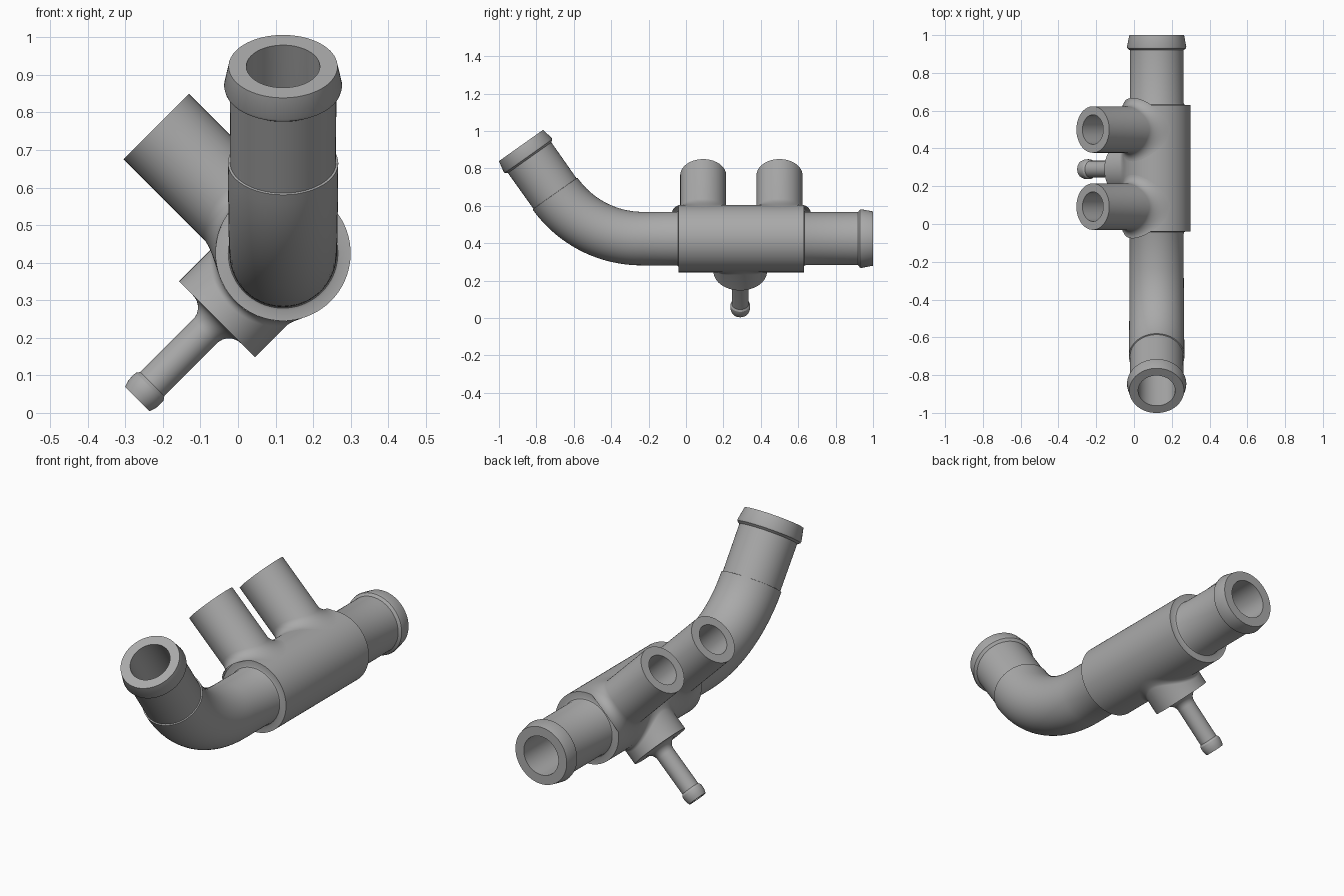
import bpy, bmesh
from math import sin, cos, pi, radians, sqrt, ceil
from mathutils import Vector

cube = bpy.data.objects.get("Cube")
if cube:
    bpy.data.objects.remove(cube, do_unlink=True)

grey = bpy.data.materials.new("moulded grey")
grey.use_nodes = True
colour = (0.4, 0.4, 0.4, 1)
grey.diffuse_color = colour
grey.node_tree.nodes["Principled BSDF"].inputs["Base Color"].default_value = colour

SEG = 72
CX, CZ = 0.12, 0.425            # main axis
BODY_R = 0.18
Y = Vector((0, 1, 0))


def loft(name, rings, closed=False, caps=False):
    """Skin a list of point rings into one object."""
    bm = bmesh.new()
    rows = [[bm.verts.new(p) for p in ring] for ring in rings]
    pairs = list(zip(rows, rows[1:]))
    if closed:
        pairs.append((rows[-1], rows[0]))
    for a, b in pairs:
        for i in range(SEG):
            j = (i + 1) % SEG
            bm.faces.new((a[i], a[j], b[j], b[i]))
    if caps:
        bm.faces.new(rows[0])
        bm.faces.new(rows[-1])
    bmesh.ops.recalc_face_normals(bm, faces=bm.faces)
    mesh = bpy.data.meshes.new(name)
    bm.to_mesh(mesh)
    bm.free()
    mesh.materials.append(grey)
    obj = bpy.data.objects.new(name, mesh)
    bpy.context.collection.objects.link(obj)
    return obj


def activate(obj):
    bpy.ops.object.select_all(action='DESELECT')
    obj.select_set(True)
    bpy.context.view_layer.objects.active = obj


def smooth(obj):
    activate(obj)
    bpy.ops.object.shade_smooth_by_angle(angle=radians(28))


# Main tube path: straight from the back, then an upward bend, then straight
BEND_R, BEND = 0.57, radians(54.7)
S1 = 1.235
S2 = S1 + BEND_R * BEND
S3 = S2 + 0.315


def path_ring(s, r):
    a = min(max(s - S1, 0) / BEND_R, BEND)
    tangent = Vector((0, -cos(a), sin(a)))
    up = Vector((0, sin(a), cos(a)))
    centre = Vector((CX, 1 - min(s, S1) - BEND_R * sin(a), CZ + BEND_R * (1 - cos(a))))
    centre += tangent * max(s - S2, 0)
    return [centre + r * (cos(t) * Vector((1, 0, 0)) + sin(t) * up)
            for t in (2 * pi * i / SEG for i in range(SEG))]


BORE = 0.098
barb = [(0, 0.145), (0.062, 0.157), (0.07, 0.155), (0.08, 0.142)]
outer = barb + [(0.36, 0.142), (0.367, 0.145), (0.37, 0.152), (0.37, BODY_R),
                (1.04, BODY_R), (1.04, 0.153), (1.043, 0.146), (1.05, 0.143),
                (S1, 0.143), (S2, 0.147), (S2 + 0.001, 0.141)]
outer += [(S3 - s, r) for s, r in reversed(barb)]
profile = outer + [(S3, BORE), (S2, BORE), (S1, BORE), (0, BORE)]

# Subdivide the profile where it runs round the bend
stations = []
for (s0, r0), (s1, r1) in zip(profile, profile[1:]):
    in_bend = {s0, s1} == {S1, S2}
    n = ceil(abs(s1 - s0) / 0.025) if in_bend else 1
    stations += [(s0 + (s1 - s0) * k / n, r0 + (r1 - r0) * k / n) for k in range(n)]
stations.append(profile[-1])
main_tube = loft("main_tube", [path_ring(s, r) for s, r in stations], closed=True)


# Side ports: lathed about an axis d, with the base following the body surface
def port_ring(y, d, rho, h, on_body=False):
    side = d.cross(Y)
    pts = []
    for i in range(SEG):
        t = 2 * pi * i / SEG
        base = sqrt(BODY_R ** 2 - (rho * sin(t)) ** 2) if on_body else 0
        pts.append(Vector((CX, y, CZ)) + d * (base + h) + rho * (cos(t) * Y + sin(t) * side))
    return pts


def fillet(r, f, h=0, steps=8):
    arc = [pi / 2 * k / steps for k in range(steps + 1)]
    return [(r + f * (1 - sin(a)), h + f * (1 - cos(a))) for a in arc]


def port(name, y, d, r, f, upper, bore):
    rings = [port_ring(y, d, rho, h, True) for rho, h in fillet(r, f)]
    rings += [port_ring(y, d, rho, h) for rho, h in upper]
    rings.append(port_ring(y, d, bore, -0.005, True))
    smooth(loft(name, rings))
    # Open the bore through the body wall
    cutter = loft("bore_cutter", [port_ring(y, d, bore, h) for h in (0.02, 0.3)], caps=True)
    cutter.hide_render = True
    activate(main_tube)
    mod = main_tube.modifiers.new("bore", 'BOOLEAN')
    mod.operation = 'DIFFERENCE'
    mod.solver = 'EXACT'
    mod.object = cutter
    bpy.ops.object.modifier_apply(modifier=mod.name)
    bpy.data.objects.remove(cutter, do_unlink=True)


up_right = Vector((-1, 0, 1)).normalized()
down_right = Vector((-1, 0, -1)).normalized()

# Two large branch ports
for label, y in (("front", 0.092), ("back", 0.5)):
    port(label + "_branch", y, up_right, 0.123, 0.045,
         [(0.123, 0.478), (0.078, 0.478)], 0.078)

# Boss with a narrow barbed nozzle
nozzle = [(0.143, 0.249)] + fillet(0.045, 0.045, 0.249)
nozzle += [(0.045, 0.492), (0.052, 0.502), (0.053, 0.512), (0.052, 0.53),
           (0.046, 0.549), (0.028, 0.549)]
port("nozzle_boss", 0.29, down_right, 0.143, 0.02, nozzle, 0.028)

smooth(main_tube)
